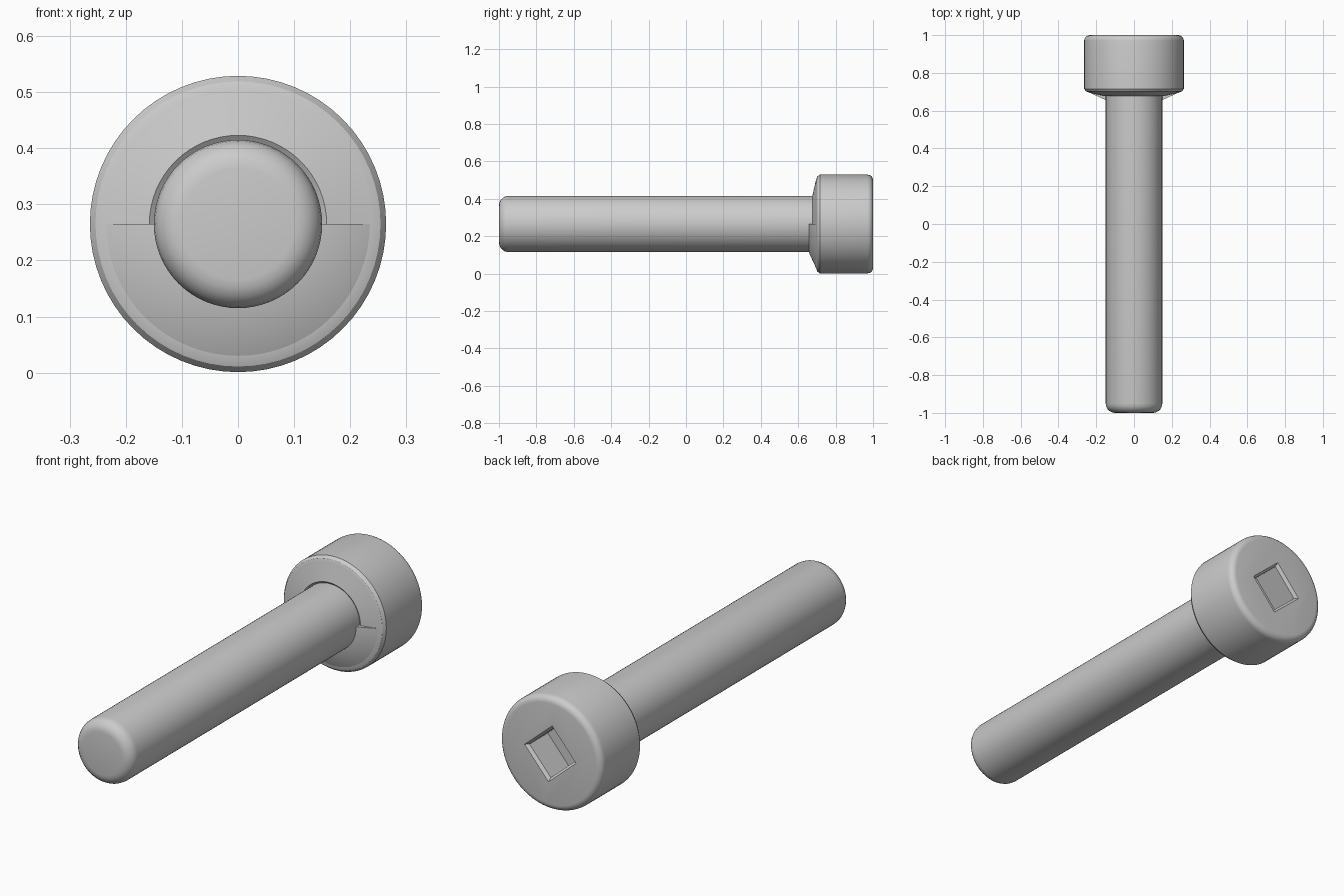
import bpy, bmesh, math

if "Cube" in bpy.data.objects:
    bpy.data.objects.remove(bpy.data.objects["Cube"])

AXIS_Z = 0.265

steel = bpy.data.materials.new("grey steel")
steel.diffuse_color = (0.6, 0.6, 0.6, 1)
steel.use_nodes = True
steel.node_tree.nodes["Principled BSDF"].inputs["Base Color"].default_value = steel.diffuse_color


def lathe(name, profile, segs=64, start=0.0, sweep=2 * math.pi, ring=False):
    """Turn (radius, y) points around the bolt axis; ends or half sections are capped."""
    full = sweep > 6.28
    bm = bmesh.new()
    rows = []
    for i in range(segs if full else segs + 1):
        a = start + sweep * i / segs
        rows.append([bm.verts.new((r * math.cos(a), y, AXIS_Z + r * math.sin(a))) for r, y in profile])
    n = len(profile)
    for i in range(segs):
        a, b = rows[i], rows[(i + 1) % len(rows)]
        for j in range(n if ring else n - 1):
            k = (j + 1) % n
            bm.faces.new((a[j], a[k], b[k], b[j]))
    if full and not ring:
        bm.faces.new([r[0] for r in rows])
        bm.faces.new([r[-1] for r in rows])
    elif not full:
        bm.faces.new(rows[0])
        bm.faces.new(rows[-1])
    bmesh.ops.recalc_face_normals(bm, faces=bm.faces)
    me = bpy.data.meshes.new(name)
    bm.to_mesh(me)
    bm.free()
    me.materials.append(steel)
    ob = bpy.data.objects.new(name, me)
    bpy.context.collection.objects.link(ob)
    return ob


def smooth(ob):
    bpy.ops.object.select_all(action='DESELECT')
    ob.select_set(True)
    bpy.context.view_layer.objects.active = ob
    bpy.ops.object.shade_smooth_by_angle(angle=math.radians(32))


def fillet(r, y, size, a0, a1, steps=5):
    """Quarter-round points about the centre (r, y)."""
    return [(r + size * math.cos(a0 + (a1 - a0) * i / steps),
             y + size * math.sin(a0 + (a1 - a0) * i / steps)) for i in range(steps + 1)]


# Shank with rounded tip
shank = lathe("shank", fillet(0.10, -0.95, 0.05, -math.pi / 2, 0) + [(0.15, 0.72)])
smooth(shank)

# Cylindrical head with rounded back rim
head = lathe("head", [(0.235, 0.695), (0.254, 0.702), (0.264, 0.716)]
             + fillet(0.234, 0.97, 0.03, 0, math.pi / 2))

# Chamfered four-sided drive socket
cutter = lathe("socket_cutter", [(0.118, 0.85), (0.118, 0.985), (0.138, 1.005)],
               segs=4, start=math.radians(4))
mod = head.modifiers.new("socket", 'BOOLEAN')
mod.operation = 'DIFFERENCE'
mod.solver = 'EXACT'
mod.object = cutter
cutter.hide_render = True
bpy.context.view_layer.objects.active = head
bpy.ops.object.modifier_apply(modifier="socket")
bpy.data.objects.remove(cutter)
smooth(head)

# Conical collar under the head: shallow upper half, taller lower half
upper = lathe("upper_collar", [(0.14, 0.683), (0.15, 0.683), (0.158, 0.677), (0.235, 0.695),
                               (0.235, 0.71), (0.14, 0.71)], 32, 0, math.pi, ring=True)
lower = lathe("lower_collar", [(0.14, 0.657), (0.152, 0.657), (0.235, 0.695),
                               (0.235, 0.71), (0.14, 0.71)], 32, math.pi, math.pi, ring=True)
smooth(upper)
smooth(lower)
